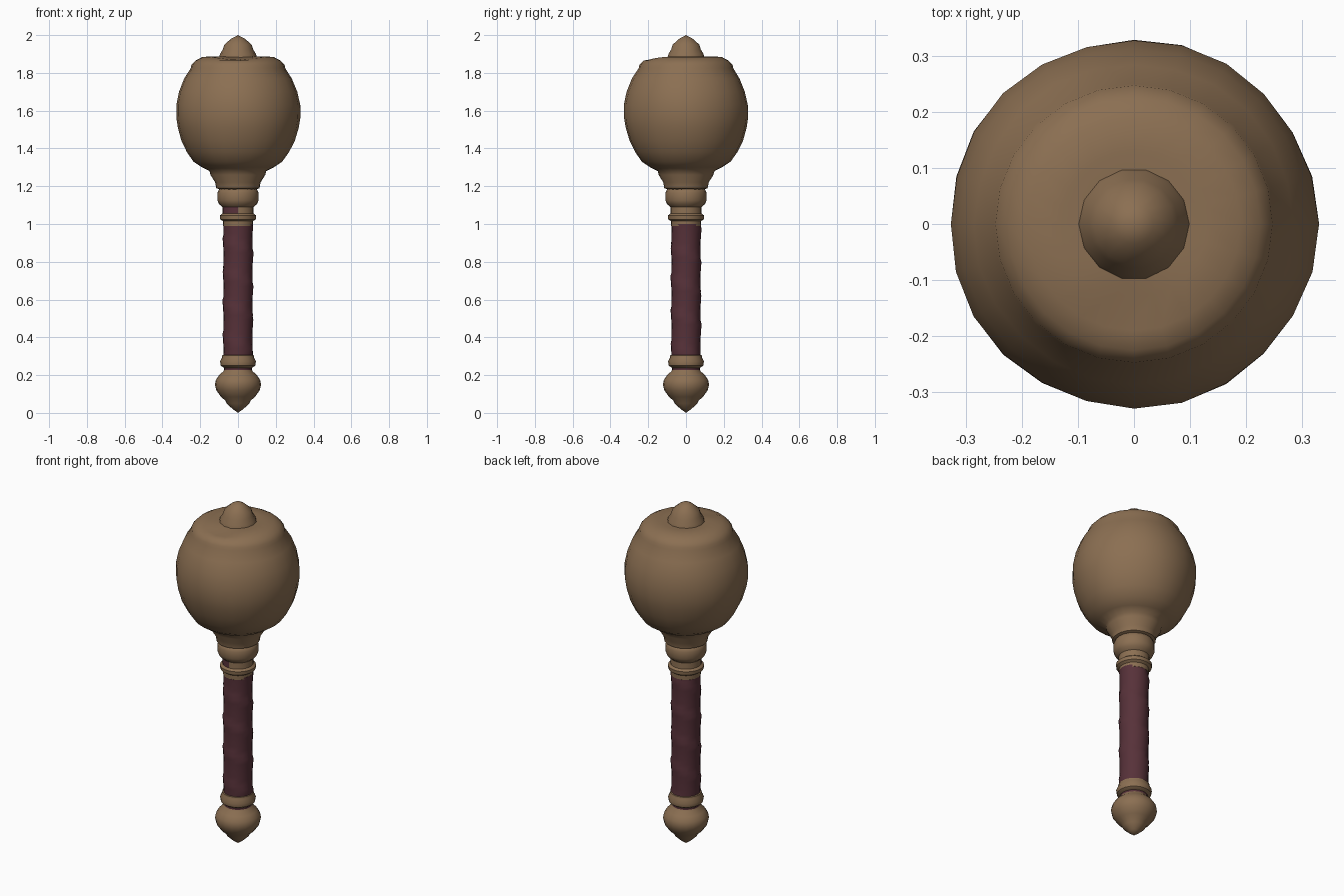
import bpy
import bmesh
from math import sin, cos, pi, atan2, degrees

cube = bpy.data.objects.get("Cube")
if cube:
    bpy.data.objects.remove(cube)


def material(name, colour):
    mat = bpy.data.materials.new(name)
    mat.use_nodes = True
    mat.diffuse_color = (*colour, 1)
    bsdf = mat.node_tree.nodes["Principled BSDF"]
    bsdf.inputs["Base Color"].default_value = (*colour, 1)
    bsdf.inputs["Roughness"].default_value = 0.8
    return mat


bronze = material("aged bronze", (0.26, 0.16, 0.085))
leather = material("burgundy leather", (0.095, 0.031, 0.041))


def lathe(name, profile, sides, mats, shape=None, paint=None, angle=40):
    """Spin (radius, height) points, listed bottom to top, around z."""
    bm = bmesh.new()
    rings = []
    for r, z in profile:
        if r == 0:
            rings.append([bm.verts.new((0, 0, z))] * sides)
            continue
        ring = []
        for i in range(sides):
            a = 2 * pi * i / sides
            rr, zz = shape(a, r, z) if shape else (r, z)
            ring.append(bm.verts.new((rr * cos(a), rr * sin(a), zz)))
        rings.append(ring)
    for low, high in zip(rings, rings[1:]):
        for i in range(sides):
            j = (i + 1) % sides
            corners = [low[i], low[j], high[j], high[i]]
            bm.faces.new(list(dict.fromkeys(corners)))
    # Close any open ends
    for ring, flip in ((rings[0], True), (rings[-1], False)):
        if ring[0] is not ring[1]:
            bm.faces.new(ring[::-1] if flip else ring)
    if paint:
        for f in bm.faces:
            f.material_index = paint(f.calc_center_median())
    mesh = bpy.data.meshes.new(name)
    bm.to_mesh(mesh)
    bm.free()
    for m in mats:
        mesh.materials.append(m)
    obj = bpy.data.objects.new(name, mesh)
    bpy.context.collection.objects.link(obj)
    bpy.ops.object.select_all(action="DESELECT")
    obj.select_set(True)
    bpy.context.view_layer.objects.active = obj
    bpy.ops.object.shade_smooth_by_angle(angle=pi * angle / 180)
    return obj


# Round head: flared neck, ball and flattened cap
def dented(a, r, z):
    if z > 1.8:
        # Shallow hollow at the front of the cap
        front = max(0, -sin(a)) ** 6
        return r, z - 0.015 * front * (0.1 < r < 0.2)
    return r * (1 + 0.006 * sin(5 * a + 9 * z)), z


lathe("mace_head", [
    (0.09, 1.18), (0.115, 1.19), (0.12, 1.22), (0.145, 1.26), (0.15, 1.28),
    (0.19, 1.3), (0.235, 1.33), (0.27, 1.38), (0.3, 1.44), (0.32, 1.51),
    (0.328, 1.56), (0.328, 1.63), (0.313, 1.7), (0.285, 1.77), (0.25, 1.825),
    (0.247, 1.842), (0.225, 1.865), (0.19, 1.884), (0.13, 1.888),
    (0.09, 1.885)], 24, [bronze], dented, angle=50)

# Pointed finial
lathe("top_finial", [
    (0.1, 1.88), (0.095, 1.9), (0.08, 1.925), (0.072, 1.95),
    (0.035, 1.982), (0, 2)], 14, [bronze], angle=60)


# Collar with a small exposed patch of leather
def collar_paint(c):
    angle = degrees(atan2(c.y, c.x))
    return int(1.055 < c.z < 1.09 and -160 < angle < -82)


lathe("upper_collar", [
    (0.07, 0.985), (0.079, 0.99), (0.08, 1.015), (0.094, 1.025),
    (0.096, 1.045), (0.083, 1.055), (0.082, 1.09), (0.1, 1.105),
    (0.109, 1.125), (0.109, 1.165), (0.1, 1.185), (0.09, 1.19)],
    20, [bronze, leather], paint=collar_paint)


# Grip with slanted overlapping wraps
def wrapped(a, r, z):
    turn = (z / 0.17 + a / (2 * pi)) % 1
    return r - 0.004 + 0.007 * turn ** 3, z


steps = 28
lathe("leather_grip", [(0.08, 0.29 + 0.71 * i / steps)
                       for i in range(steps + 1)],
      20, [leather], wrapped)

# Bulbous pommel and its ring
lathe("pommel", [
    (0, 0), (0.03, 0.022), (0.06, 0.05), (0.068, 0.066), (0.09, 0.085),
    (0.115, 0.12), (0.122, 0.15), (0.117, 0.175), (0.1, 0.2), (0.078, 0.22),
    (0.073, 0.23)], 20, [bronze])
lathe("pommel_seam", [(0.074, 0.228), (0.074, 0.242)], 20, [leather])
lathe("pommel_ring", [
    (0.074, 0.238), (0.091, 0.25), (0.095, 0.272), (0.085, 0.292),
    (0.083, 0.305), (0.07, 0.308)], 20, [bronze])
